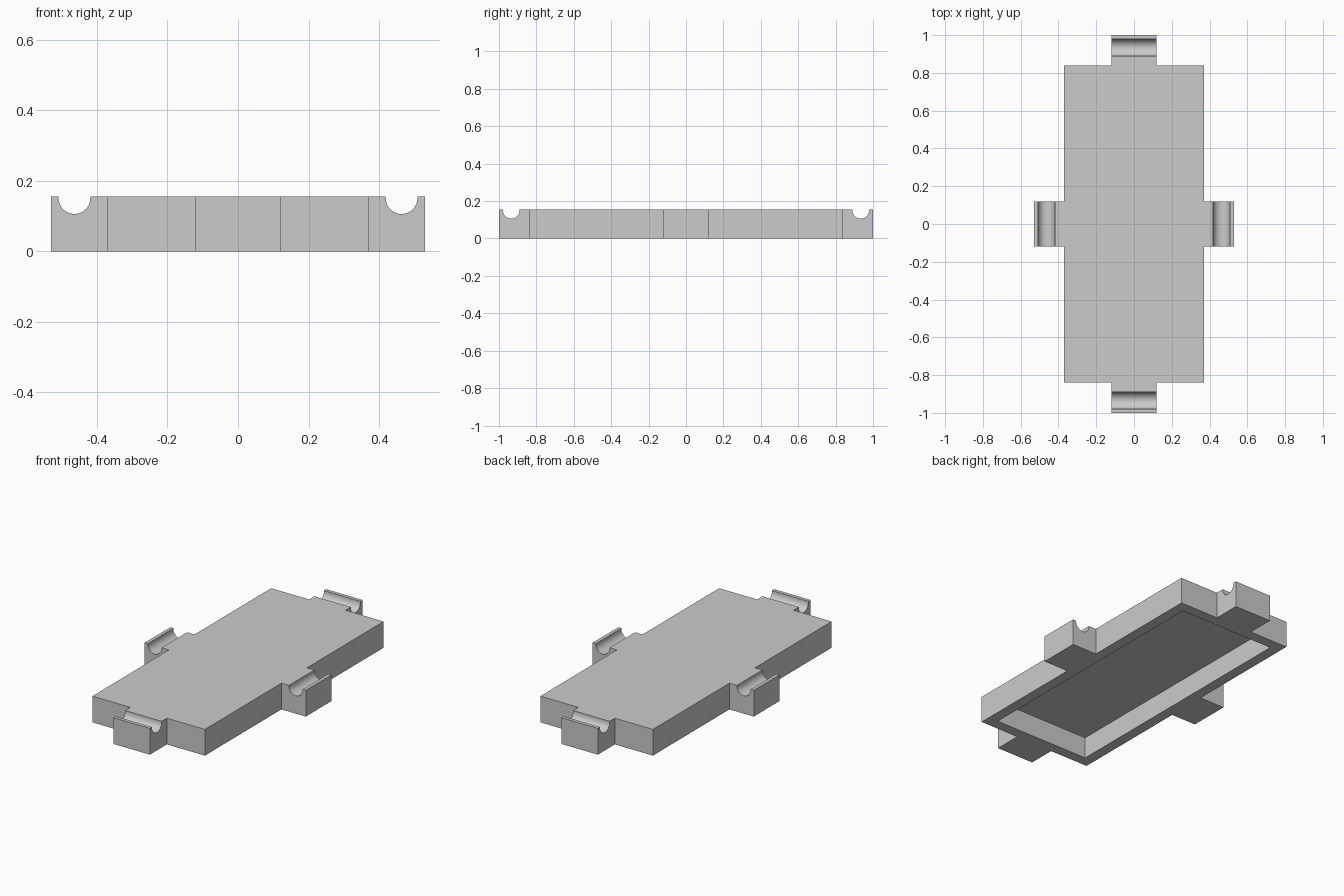
import bpy, bmesh, math
from mathutils import Matrix

cube = bpy.data.objects.get("Cube")
if cube:
    bpy.data.objects.remove(cube, do_unlink=True)

HEIGHT = 0.156
BODY_X, BODY_Y = 0.37, 0.84      # half sizes of the tray
TAB_X, TAB_Y, TAB_W = 0.53, 1.0, 0.12
WALL, ROOF = 0.062, 0.031
GROOVE_R, GROOVE_Z = 0.045, 0.151

grey = bpy.data.materials.new("plain grey")
grey.use_nodes = True
colour = (0.6, 0.6, 0.6, 1)
grey.diffuse_color = colour
grey.node_tree.nodes["Principled BSDF"].inputs["Base Color"].default_value = colour


def prism(name, points, depth, matrix=Matrix()):
    """Extrude a flat outline along its local z, then place it."""
    bm = bmesh.new()
    face = bm.faces.new([bm.verts.new((x, y, 0)) for x, y in points])
    ext = bmesh.ops.extrude_face_region(bm, geom=[face])
    moved = [g for g in ext["geom"] if isinstance(g, bmesh.types.BMVert)]
    bmesh.ops.translate(bm, verts=moved, vec=(0, 0, depth))
    bmesh.ops.transform(bm, matrix=matrix, verts=bm.verts)
    bmesh.ops.recalc_face_normals(bm, faces=bm.faces)
    mesh = bpy.data.meshes.new(name)
    bm.to_mesh(mesh)
    bm.free()
    mesh.materials.append(grey)
    obj = bpy.data.objects.new(name, mesh)
    bpy.context.collection.objects.link(obj)
    return obj


def carve(target, cutter):
    """Subtract the cutter and throw it away."""
    mod = target.modifiers.new("carve", "BOOLEAN")
    mod.operation, mod.solver, mod.object = "DIFFERENCE", "EXACT", cutter
    cutter.hide_render = True
    bpy.context.view_layer.objects.active = target
    bpy.ops.object.modifier_apply(modifier=mod.name)
    bpy.data.objects.remove(cutter, do_unlink=True)


# Tray outline with a tab on each side
quarter = [(TAB_X, TAB_W), (BODY_X, TAB_W), (BODY_X, BODY_Y),
           (TAB_W, BODY_Y), (TAB_W, TAB_Y)]
outline = quarter + [(-x, y) for x, y in reversed(quarter)]
outline += [(-x, -y) for x, y in quarter]
outline += [(x, -y) for x, y in reversed(quarter)]
tray = prism("tray_with_tabs", outline, HEIGHT)

# Hollow underside
cx, cy = BODY_X - WALL, BODY_Y - WALL
carve(tray, prism("hollow_cutter", [(cx, cy), (-cx, cy), (-cx, -cy), (cx, -cy)],
                  HEIGHT - ROOF + 0.1, Matrix.Translation((0, 0, -0.1))))

# Round-bottomed groove across every tab
STEPS = 24
groove = [(GROOVE_R * math.cos(a), GROOVE_R * math.sin(a))
          for a in (math.pi + math.pi * i / STEPS for i in range(STEPS + 1))]
groove += [(GROOVE_R, 0.1), (-GROOVE_R, 0.1)]
for i, reach in enumerate((TAB_X, TAB_Y, TAB_X, TAB_Y)):
    place = (Matrix.Rotation(i * math.pi / 2, 4, "Z")
             @ Matrix.Translation((reach - 0.066, 0.16, GROOVE_Z))
             @ Matrix.Rotation(math.pi / 2, 4, "X"))
    carve(tray, prism("groove_cutter", groove, 0.32, place))

# Smooth grooves, crisp corners
bpy.ops.object.select_all(action="DESELECT")
tray.select_set(True)
bpy.context.view_layer.objects.active = tray
bpy.ops.object.shade_smooth_by_angle(angle=math.radians(30))
